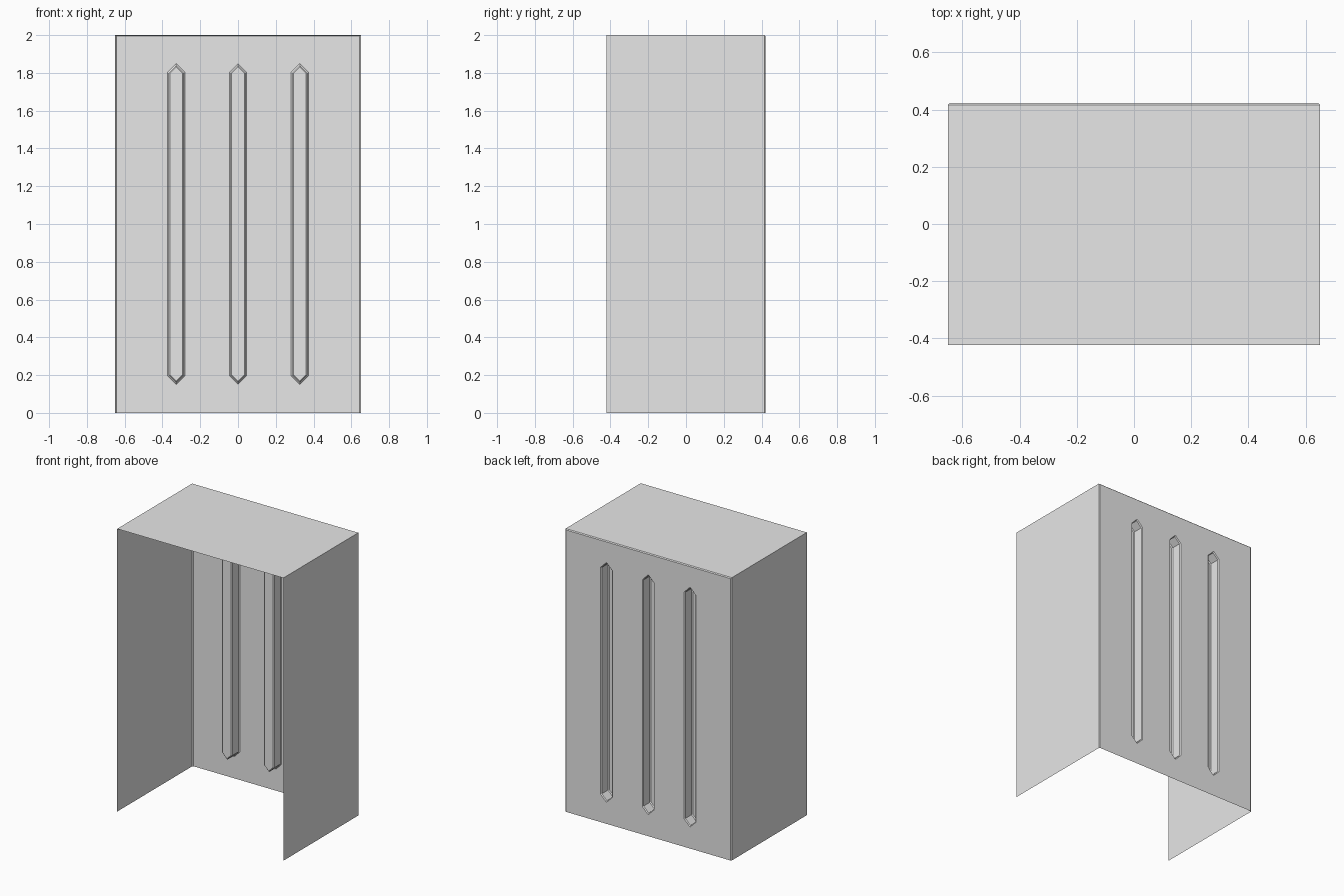
import bpy, bmesh
from mathutils import Vector

cube = bpy.data.objects.get("Cube")
if cube:
    bpy.data.objects.remove(cube, do_unlink=True)

HALF_W, HALF_D, HEIGHT = 0.65, 0.422, 2.0
SLOT_X = (-0.327, 0.0, 0.327)
SLOT_HALF, SLOT_DEPTH, TIP = 0.04, 0.08, 0.04
SLOT_LOW, SLOT_HIGH = 0.16, 1.84
BEND = 0.006

# Painted sheet metal
grey = bpy.data.materials.new("light grey")
grey.use_nodes = True
colour = (0.8, 0.8, 0.8, 1)
grey.diffuse_color = colour
grey.node_tree.nodes["Principled BSDF"].inputs["Base Color"].default_value = colour

bm = bmesh.new()


def face(points):
    return bm.faces.new([bm.verts.new(p) for p in points])


def slot_side(x, side):
    """Half of a pointed slot outline, from bottom tip to top tip."""
    return [(x, SLOT_LOW), (x + side * SLOT_HALF, SLOT_LOW + TIP),
            (x + side * SLOT_HALF, SLOT_HIGH - TIP), (x, SLOT_HIGH)]


# Back panel and top panel, in strips between the slot centres
stops = (-HALF_W,) + SLOT_X + (HALF_W,)
for left, right in zip(stops, stops[1:]):
    outline = [(left, 0), (right, 0)]
    if right in SLOT_X:
        outline += slot_side(right, -1)
    outline += [(right, HEIGHT), (left, HEIGHT)]
    if left in SLOT_X:
        outline += reversed(slot_side(left, 1))
    face([(x, HALF_D, z) for x, z in outline])
    face([(left, HALF_D, HEIGHT), (right, HALF_D, HEIGHT),
          (right, -HALF_D, HEIGHT), (left, -HALF_D, HEIGHT)])

# Side panels
for x in (-HALF_W, HALF_W):
    face([(x, -HALF_D, 0), (x, HALF_D, 0),
          (x, HALF_D, HEIGHT), (x, -HALF_D, HEIGHT)])

# Pressed slots: walls and floor
for x in SLOT_X:
    ring = slot_side(x, 1) + list(reversed(slot_side(x, -1)))[1:-1]
    floor_y = HALF_D - SLOT_DEPTH
    for (ax, az), (bx, bz) in zip(ring, ring[1:] + ring[:1]):
        face([(ax, HALF_D, az), (bx, HALF_D, bz),
              (bx, floor_y, bz), (ax, floor_y, az)])
    face([(px, floor_y, pz) for px, pz in ring])

bmesh.ops.remove_doubles(bm, verts=bm.verts, dist=0.0001)
bmesh.ops.recalc_face_normals(bm, faces=bm.faces)
back = max(bm.faces, key=lambda f: f.calc_center_median().y)
if back.normal.y < 0:
    bmesh.ops.reverse_faces(bm, faces=bm.faces)

# Small bends around the back panel and the slots
bends = [e for e in bm.edges
         if len(e.link_faces) == 2
         and abs(e.verts[0].co.y - e.verts[1].co.y) < 0.001
         and e.calc_face_angle() > 0.5]
bmesh.ops.bevel(bm, geom=bends, offset=BEND, segments=1, profile=0.5,
                affect='EDGES', clamp_overlap=False)

mesh = bpy.data.meshes.new("cabinet_shell")
bm.to_mesh(mesh)
bm.free()
mesh.materials.append(grey)
shell = bpy.data.objects.new("cabinet_shell", mesh)
bpy.context.scene.collection.objects.link(shell)
